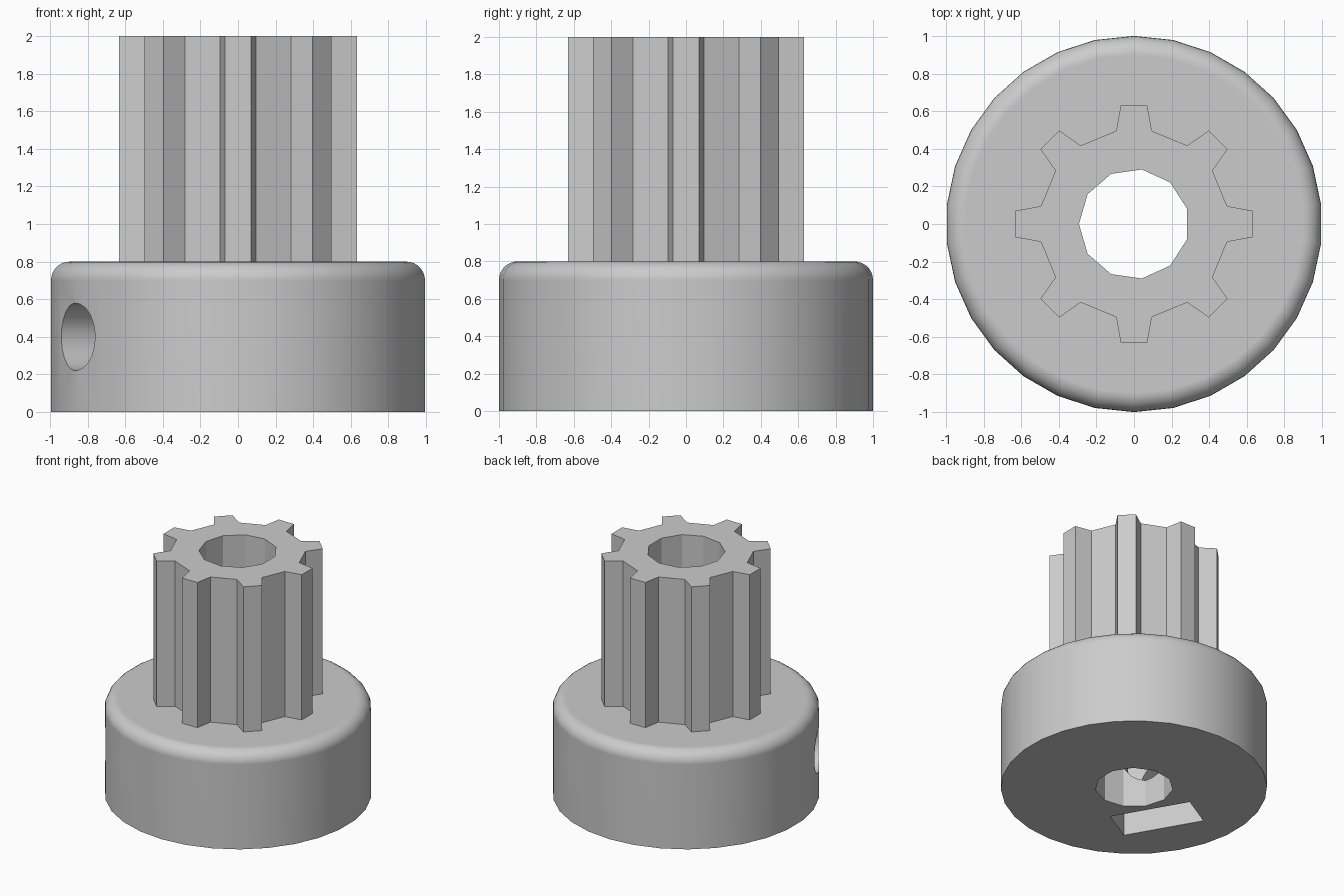
import bpy
import bmesh
from math import cos, sin, pi, radians
from mathutils import Matrix, Vector

cube = bpy.data.objects.get("Cube")
if cube:
    bpy.data.objects.remove(cube, do_unlink=True)

# Single grey material
grey = bpy.data.materials.new("plain grey")
grey.use_nodes = True
colour = (0.6, 0.6, 0.6, 1)
grey.diffuse_color = colour
grey.node_tree.nodes["Principled BSDF"].inputs["Base Color"].default_value = colour


def ngon(sides, radius, start):
    """Points of a regular polygon, counter-clockwise from a start angle."""
    angles = [radians(start) + 2 * pi * i / sides for i in range(sides)]
    return [(radius * cos(a), radius * sin(a)) for a in angles]


def make_object(name, bm):
    bmesh.ops.recalc_face_normals(bm, faces=bm.faces)
    mesh = bpy.data.meshes.new(name)
    bm.to_mesh(mesh)
    bm.free()
    mesh.materials.append(grey)
    obj = bpy.data.objects.new(name, mesh)
    bpy.context.collection.objects.link(obj)
    return obj


def loft(name, rings, matrix=Matrix()):
    """Closed solid through a list of (points, height) rings."""
    bm = bmesh.new()
    loops = [[bm.verts.new(matrix @ Vector((x, y, z))) for x, y in pts]
             for pts, z in rings]
    for low, high in zip(loops, loops[1:]):
        n = len(low)
        for i in range(n):
            j = (i + 1) % n
            bm.faces.new((low[i], low[j], high[j], high[i]))
    bm.faces.new(loops[0][::-1])
    bm.faces.new(loops[-1])
    return make_object(name, bm)


def prism(name, points, z0, z1, matrix=Matrix()):
    return loft(name, [(points, z0), (points, z1)], matrix)


def activate(obj):
    bpy.ops.object.select_all(action='DESELECT')
    obj.select_set(True)
    bpy.context.view_layer.objects.active = obj


def cut(obj, cutter):
    activate(obj)
    mod = obj.modifiers.new("cut", 'BOOLEAN')
    mod.operation = 'DIFFERENCE'
    mod.solver = 'EXACT'
    mod.object = cutter
    bpy.ops.object.modifier_apply(modifier=mod.name)


def finish(obj):
    activate(obj)
    bpy.ops.object.shade_smooth_by_angle(angle=radians(28))
    mod = obj.modifiers.new("even shading", 'WEIGHTED_NORMAL')
    mod.keep_sharp = True


# Round base with a rounded top edge
FILLET, STEPS, BASE_TOP = 0.1, 7, 0.8
rings = [(ngon(30, 1, 90), 0)]
for i in range(STEPS + 1):
    a = pi / 2 * i / STEPS
    rings.append((ngon(30, 1 - FILLET + FILLET * cos(a), 90),
                  BASE_TOP - FILLET + FILLET * sin(a)))
base = loft("round_base", rings)

# Toothed drum: eight tapered teeth joined by straight roots
tooth = [(0.495, -0.095), (0.632, -0.07), (0.632, 0.07), (0.495, 0.095)]
outline = []
for i in range(8):
    turn = Matrix.Rotation(i * pi / 4, 2)
    outline += [tuple(turn @ Vector(p)) for p in tooth]
drum = prism("toothed_drum", outline, BASE_TOP, 2)

# Shaft bore through both parts
bore = prism("bore_cutter", ngon(11, 0.293, 180), -0.2, 2.2)
cut(base, bore)
cut(drum, bore)

# Sideways frame: local x across, local y up, local z outward
d = radians(210)
frame = Matrix(((-sin(d), 0, cos(d), 0),
                (cos(d), 0, sin(d), 0),
                (0, 1, 0, 0.4),
                (0, 0, 0, 1)))

# Nut pocket, open at the bottom with a pointed roof
R = 0.367
W = R * cos(pi / 6)
pocket = [(-W, -0.6), (W, -0.6), (W, R / 2), (0, R), (-W, R / 2)]
nut = prism("nut_pocket_cutter", pocket, 0.35, 0.65, frame)
cut(base, nut)

# Screw hole from the bore to the outside
screw = prism("screw_hole_cutter", ngon(20, 0.18, 22.5), 0, 1.2, frame)
cut(base, screw)

for helper in (bore, nut, screw):
    bpy.data.objects.remove(helper, do_unlink=True)
for part in (base, drum):
    finish(part)
